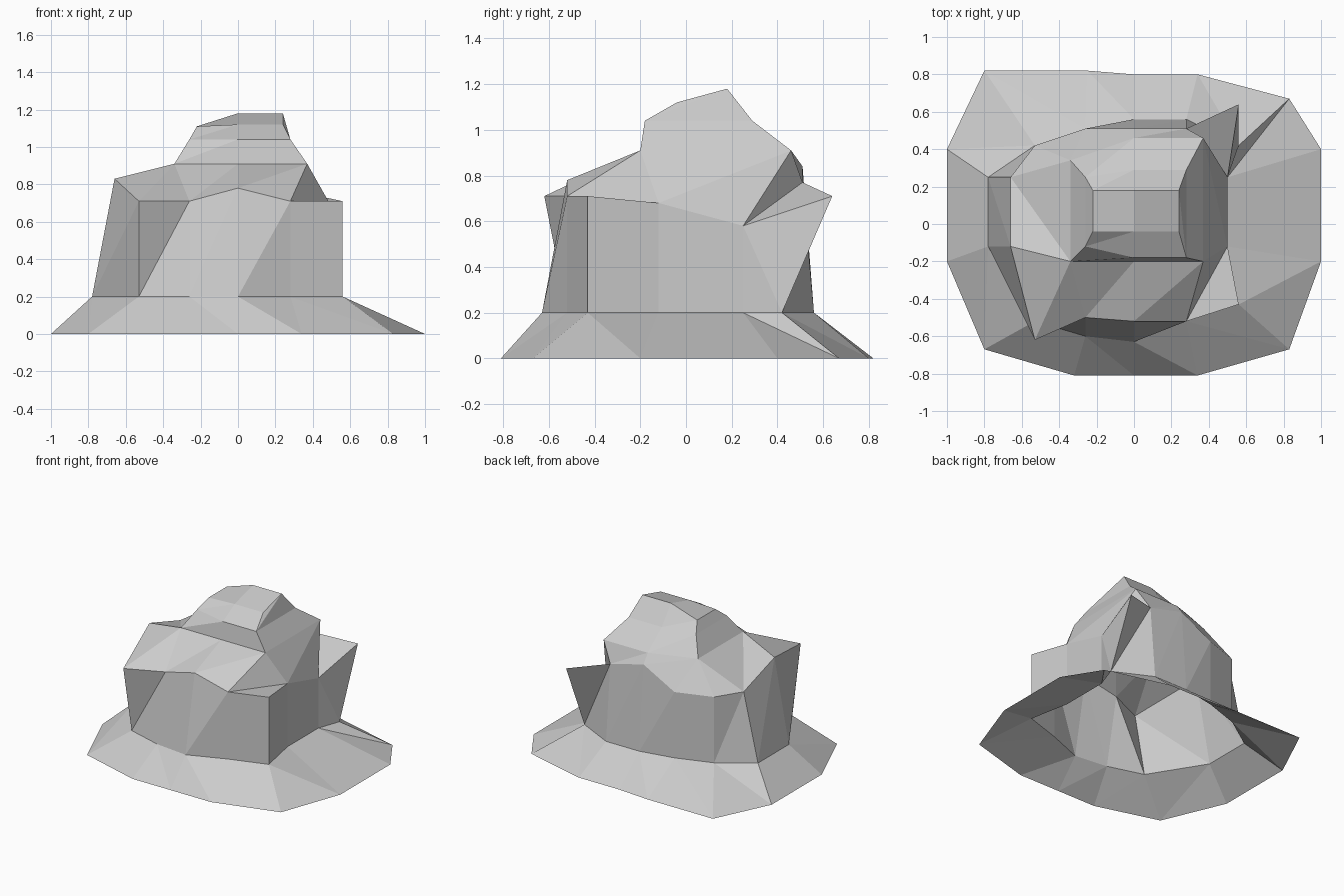
import bpy
import bmesh

default_cube = bpy.data.objects.get("Cube")
if default_cube:
    bpy.data.objects.remove(default_cube, do_unlink=True)

# One flat grey stone colour
stone = bpy.data.materials.new("stone grey")
stone.use_nodes = True
stone_colour = (0.6, 0.6, 0.6, 1)
stone.diffuse_color = stone_colour
stone.node_tree.nodes["Principled BSDF"].inputs["Base Color"].default_value = stone_colour

rock_mesh = bmesh.new()


def level_ring(height, outline):
    """Ring of vertices at one height, counter-clockwise from above."""
    return [rock_mesh.verts.new((x, y, height)) for x, y in outline]


def uneven_ring(outline):
    """Ring of vertices with individual heights."""
    return [rock_mesh.verts.new(point) for point in outline]


def add_face(*corners):
    """Add a face unless its corners collapse onto each other."""
    if len(set(corners)) == len(corners):
        rock_mesh.faces.new(corners)


def bridge(lower, upper, falling=()):
    """Join two closed rings with triangles; 'falling' columns use the other diagonal."""
    count = len(lower)
    for column in range(count):
        following = (column + 1) % count
        low, low_next = lower[column], lower[following]
        high, high_next = upper[column], upper[following]
        if column in falling:
            add_face(low, low_next, high)
            add_face(low_next, high_next, high)
        else:
            add_face(low, low_next, high_next)
            add_face(low, high_next, high)


# Sloping skirt, open underneath
ground = level_ring(0, [
    (.83, -.67), (1, -.2), (1, .4), (.83, .67), (.34, .8), (0, .8), (-.25, .82),
    (-.8, .82), (-1, .4), (-1, -.2), (-.8, -.67), (-.32, -.81), (0, -.81), (.34, -.81)])
foot = level_ring(.2, [
    (.56, -.43), (.5, -.12), (.5, .25), (.56, .42), (.28, .56), (0, .56), (-.26, .51),
    (-.53, .42), (-.78, .25), (-.78, -.12), (-.53, -.52), (-.26, -.6), (0, -.63), (.28, -.52)])
bridge(ground, foot, falling=range(len(ground)))

# Steep walls rising to an irregular shoulder
shoulder = uneven_ring([
    (.56, -.43, .71), (.5, -.12, .68), (.5, .25, .58), (.56, .64, .71), (.28, .51, .77),
    (0, .51, .84), (-.26, .51, .7), (-.53, .42, .7), (-.66, .25, .71), (-.66, -.12, .83),
    (-.53, -.62, .71), (-.26, -.5, .71), (0, -.52, .78), (.28, -.52, .71)])
bridge(foot, shoulder, falling=[2])

# Two corner ledges that stick out past the crown
add_face(shoulder[-1], shoulder[0], shoulder[1])
add_face(shoulder[2], shoulder[3], shoulder[4])

# Crown slopes: the remaining shoulder points gather into six corners
crown_base = level_ring(.91, [
    (.37, -.2), (.37, .46), (0, .46), (-.34, .34), (-.34, -.2), (0, -.2)])
right_front, right_back, back, left_back, left_front, front = crown_base
bridge(shoulder[1:3] + shoulder[4:], [
    right_front, right_back, right_back, back, left_back, left_back,
    left_back, left_front, left_front, left_front, front, right_front])

# Neck and tilted peak
neck = level_ring(1.04, [
    (.28, -.18), (.28, .29), (0, .29), (-.26, .25), (-.26, -.12), (0, -.18)])
bridge(crown_base, neck)
peak = uneven_ring([
    (.24, -.04, 1.12), (.24, .18, 1.18), (0, .18, 1.18),
    (-.22, .18, 1.11), (-.22, -.04, 1.11), (0, -.04, 1.12)])
bridge(neck, peak)
add_face(peak[0], peak[1], peak[2], peak[5])
add_face(peak[5], peak[2], peak[3], peak[4])

# Finished boulder, flat shaded
mesh_data = bpy.data.meshes.new("boulder")
rock_mesh.to_mesh(mesh_data)
rock_mesh.free()
mesh_data.materials.append(stone)
boulder = bpy.data.objects.new("boulder", mesh_data)
bpy.context.collection.objects.link(boulder)
